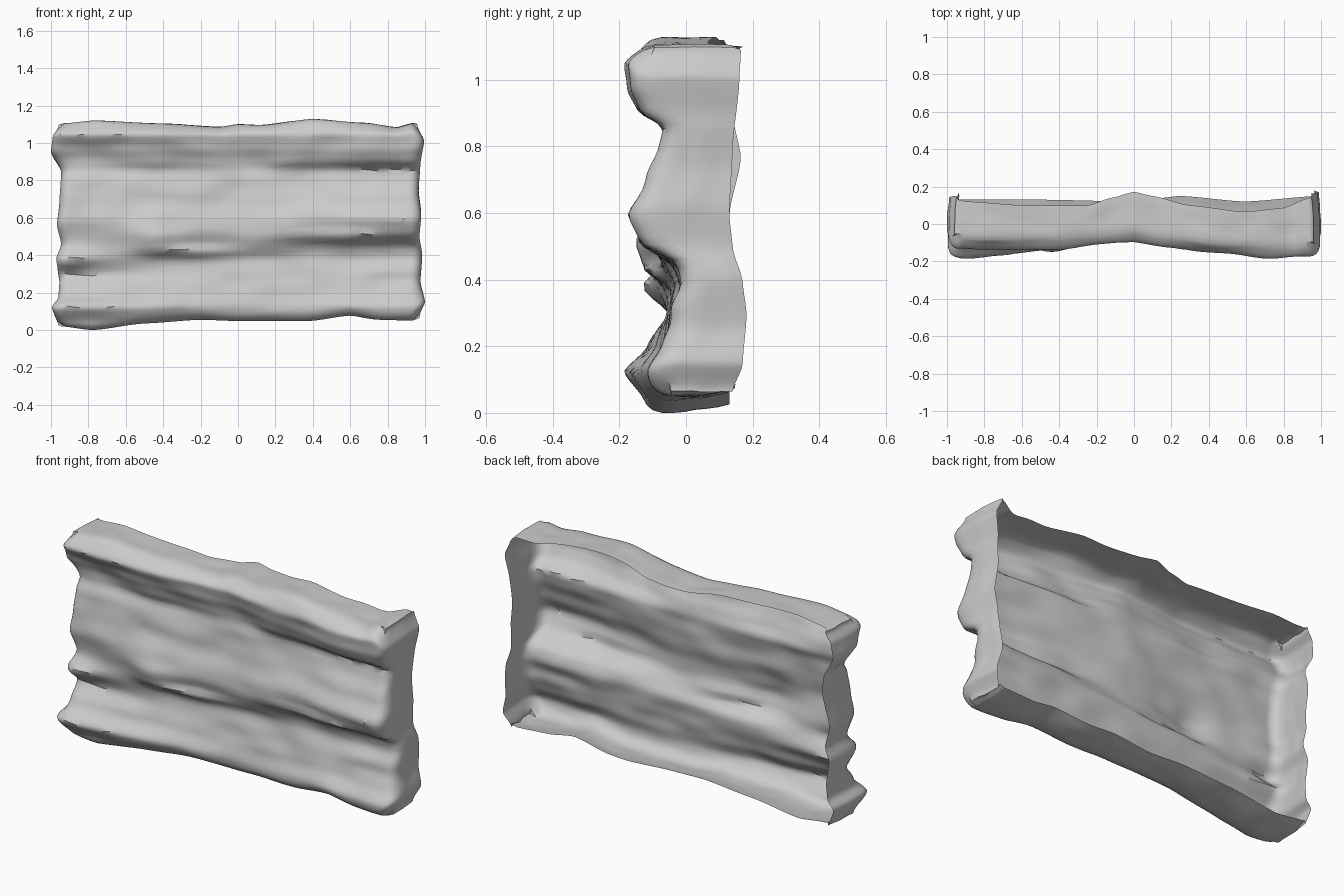
import bpy, bmesh, math
from mathutils import Vector, noise

if "Cube" in bpy.data.objects:
    bpy.data.objects.remove(bpy.data.objects["Cube"])


def curve(points, t):
    """Smooth interpolation through (position, value) pairs."""
    if t <= points[0][0]:
        return points[0][1]
    for (a, va), (b, vb) in zip(points, points[1:]):
        if t <= b:
            s = (t - a) / (b - a)
            s = 0.5 * s + 0.5 * s * s * (3 - 2 * s)
            return va + (vb - va) * s
    return points[-1][1]


# Outline of the panel
TOP = [(-1, 1.09), (-.93, 1.11), (-.77, 1.125), (-.4, 1.108), (-.1, 1.09), (0, 1.105), (.12, 1.1),
       (.4, 1.133), (.7, 1.11), (.85, 1.088), (.94, 1.11), (1, 1.08)]
BOTTOM = [(-1, .06), (-.95, .025), (-.78, .005), (-.5, .04), (-.2, .06), (0, .053), (.38, .053),
          (.6, .082), (.75, .06), (.93, .055), (1, .08)]
LEFT = [(.03, -.95), (.12, -.995), (.2, -.96), (.28, -.955), (.4, -.972), (.48, -.945), (.58, -.968),
        (.7, -.955), (.86, -.945), (.98, -1.0), (1.06, -.99), (1.1, -.96)]
RIGHT = [(.06, .97), (.13, 1.0), (.25, .975), (.4, .985), (.5, .97), (.62, .98), (.75, .965),
         (.9, .975), (1.04, .995), (1.1, .96)]

# Depth profiles of the horizontal ridges, bottom to top
ROWS = [.05, .13, .21, .30, .39, .45, .52, .60, .70, .80, .86, .91, .98, 1.05, 1.10]
PROFILES = {
    -.8: [-.13, -.185, -.11, -.05, -.10, -.08, -.09, -.11, -.09, -.08, -.05, -.06, -.09, -.14, -.11],
    -.4: [-.10, -.13, -.09, -.06, -.05, -.10, -.13, -.11, -.08, -.07, -.055, -.08, -.11, -.135, -.11],
    0: [-.07, -.08, -.07, -.05, -.04, -.06, -.085, -.085, -.06, -.05, -.04, -.05, -.08, -.095, -.07],
    .35: [-.08, -.08, -.06, -.05, -.03, -.05, -.11, -.12, -.08, -.06, -.055, -.10, -.13, -.145, -.13],
    .75: [-.10, -.11, -.07, -.04, -.01, -.02, -.14, -.17, -.12, -.08, -.07, -.14, -.17, -.18, -.15],
}
BANDS = [(x, list(zip(ROWS, p))) for x, p in PROFILES.items()]
# Loose lumps: x, z, x radius, z radius, outward depth
LUMPS = [(-.46, .5, .1, .1, .03), (-.25, .42, .2, .03, .04), (.1, .48, .12, .05, .02),
         (.55, .5, .15, .04, .02), (.8, .33, .15, .04, .015), (-.9, .37, .1, .05, .03)]

# Open rear rim: how far back each side reaches
RIM_TOP = [(-1, .14), (-.9, .12), (-.6, .10), (-.25, .10), (-.12, .14), (0, .172), (.1, .15),
           (.3, .10), (.6, .065), (.8, .085), (.95, .14), (1, .18)]
RIM_BOTTOM = [(-1, .13), (-.5, .13), (0, .12), (.25, .15), (.6, .12), (1, .15)]
RIM_LEFT = [(.05, .13), (.3, .14), (.6, .13), (.77, .165), (.9, .14), (1.1, .15)]
RIM_RIGHT = [(.07, .14), (.15, .17), (.3, .182), (.4, .17), (.5, .14), (.6, .13), (.8, .14),
             (1, .16), (1.1, .165)]


def depth(x, z):
    y = curve([(bx, curve(p, z)) for bx, p in BANDS], x)
    for lx, lz, rx, rz, d in LUMPS:
        y -= d * math.exp(-((x - lx) / rx) ** 2 - ((z - lz) / rz) ** 2)
    return y + .012 * noise.noise(Vector((x * 5, 3.1, z * 10)))


def spaced(k, n):
    s = k / n
    return .35 * s + .65 * (.5 - .5 * math.cos(math.pi * s))


NX, NZ, R = 84, 60, .055
bm = bmesh.new()

# Ridged front with rounded borders
grid = []
for i in range(NX + 1):
    u, col = spaced(i, NX), []
    for j in range(NZ + 1):
        v = spaced(j, NZ)
        z0 = .05 + 1.06 * v
        x = curve(LEFT, z0) * (1 - u) + curve(RIGHT, z0) * u
        z = curve(BOTTOM, x) * (1 - v) + curve(TOP, x) * v
        ex = max(0, R - min(u, 1 - u) * 1.95)
        ez = max(0, R - min(v, 1 - v) * 1.06)
        e = min(R, math.hypot(ex, ez))
        y = max(-.185, depth(x, z)) + R - math.sqrt(R * R - e * e)
        col.append(bm.verts.new((x, y, z)))
    grid.append(col)
for i in range(NX):
    for j in range(NZ):
        bm.faces.new((grid[i][j], grid[i + 1][j], grid[i + 1][j + 1], grid[i][j + 1]))

# Side walls running back to an open rim
loop = [(grid[i][0], RIM_BOTTOM, 0) for i in range(NX)]
loop += [(grid[NX][j], RIM_RIGHT, 2) for j in range(NZ)]
loop += [(grid[i][NZ], RIM_TOP, 0) for i in range(NX, 0, -1)]
loop += [(grid[0][j], RIM_LEFT, 2) for j in range(NZ, 0, -1)]
STEPS = 6
previous = [v for v, _, _ in loop]
for k in range(1, STEPS + 1):
    t, ring = k / STEPS, []
    for v, rim, axis in loop:
        x, y, z = v.co
        back = curve(rim, v.co[axis])
        wob = .006 * math.sin(math.pi * t) * noise.noise(Vector((x * 6, t * 3, z * 6)))
        z_new = z + (.025 * t * t if rim is RIM_BOTTOM else 0)
        ring.append(bm.verts.new((x * (1 - .012 * t * t) + wob, y + (back - y) * t, z_new + wob)))
    n = len(ring)
    for a in range(n):
        b = (a + 1) % n
        bm.faces.new((previous[a], ring[a], ring[b], previous[b]))
    previous = ring

low = min(v.co.z for v in bm.verts)
for v in bm.verts:
    v.co.z -= low
mesh = bpy.data.meshes.new("ridged_wall_panel")
bm.to_mesh(mesh)
bm.free()
panel = bpy.data.objects.new("ridged_wall_panel", mesh)
bpy.context.collection.objects.link(panel)
bpy.context.view_layer.objects.active = panel
panel.select_set(True)
bpy.ops.object.shade_smooth_by_angle(angle=math.radians(45))
